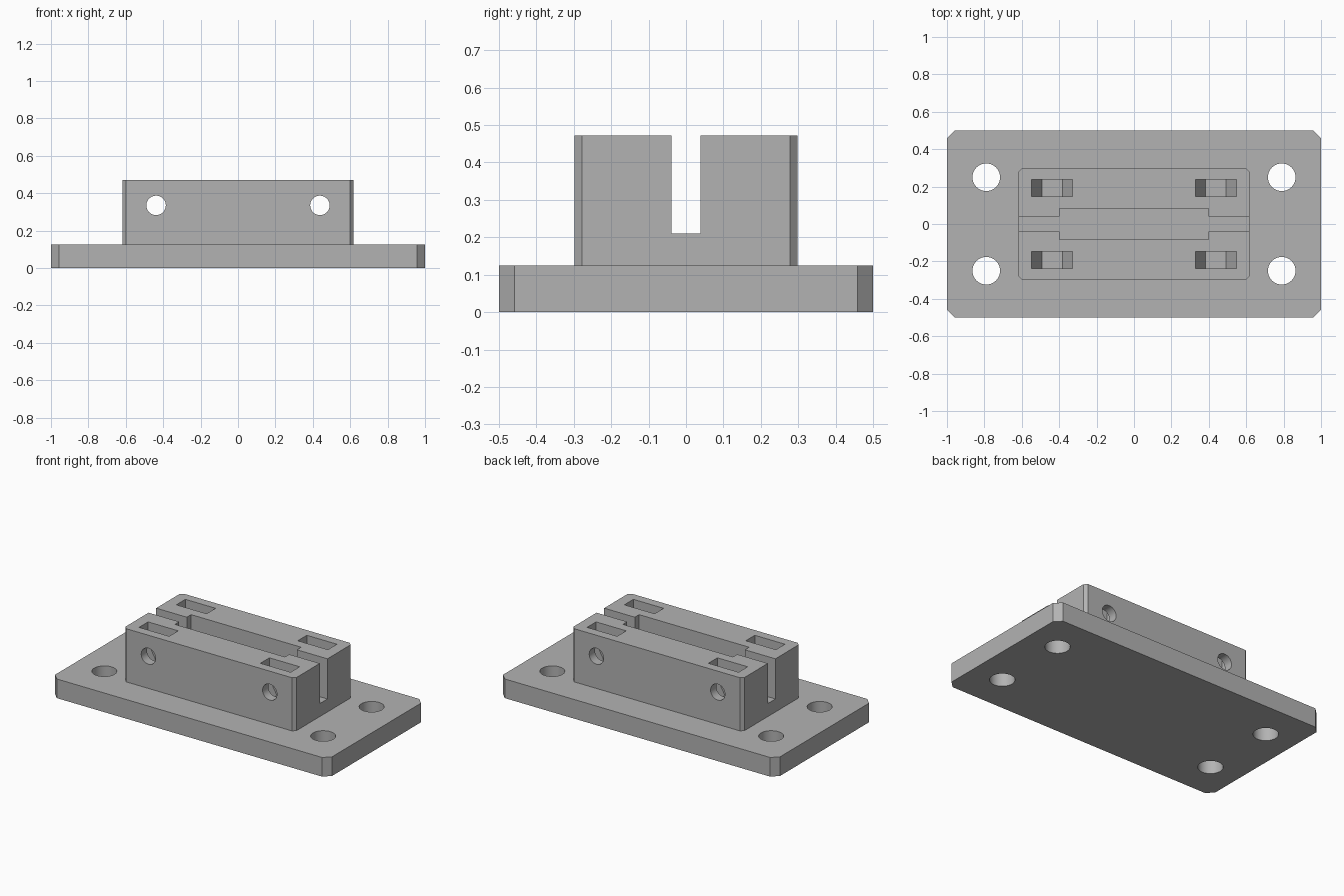
import bpy, bmesh, math
from mathutils import Matrix

if "Cube" in bpy.data.objects:
    bpy.data.objects.remove(bpy.data.objects["Cube"])

grey = bpy.data.materials.new("plain grey")
grey.diffuse_color = (0.45, 0.45, 0.45, 1)
grey.use_nodes = True
grey.node_tree.nodes["Principled BSDF"].inputs["Base Color"].default_value = grey.diffuse_color


def prism(name, points, z0, z1, matrix=Matrix()):
    """Extrude a flat outline from z0 to z1, then move it by matrix."""
    bm = bmesh.new()
    face = bm.faces.new([bm.verts.new((x, y, z0)) for x, y in points])
    ext = bmesh.ops.extrude_face_region(bm, geom=[face])
    top = [v for v in ext["geom"] if isinstance(v, bmesh.types.BMVert)]
    bmesh.ops.translate(bm, verts=top, vec=(0, 0, z1 - z0))
    bm.transform(matrix)
    bmesh.ops.recalc_face_normals(bm, faces=bm.faces)
    mesh = bpy.data.meshes.new(name)
    bm.to_mesh(mesh)
    bm.free()
    mesh.materials.append(grey)
    obj = bpy.data.objects.new(name, mesh)
    bpy.context.collection.objects.link(obj)
    return obj


def chamfered(w, d, c):
    """Rectangle outline of half sizes w and d with cut corners."""
    return [(w - c, -d), (w, -d + c), (w, d - c), (w - c, d),
            (-w + c, d), (-w, d - c), (-w, -d + c), (-w + c, -d)]


def circle(x, y, r, n=48):
    return [(x + r * math.cos(2 * math.pi * i / n),
             y + r * math.sin(2 * math.pi * i / n)) for i in range(n)]


def combine(body, tool, operation):
    """Apply a boolean and remove the tool object."""
    mod = body.modifiers.new("combine", "BOOLEAN")
    mod.object, mod.operation, mod.solver = tool, operation, "EXACT"
    bpy.context.view_layer.objects.active = body
    bpy.ops.object.modifier_apply(modifier=mod.name)
    bpy.data.objects.remove(tool)


# Mounting plate with the raised clamp block
body = prism("clamp_bracket", chamfered(1.0, 0.5, 0.042), 0, 0.125)
block = prism("clamp_block", chamfered(0.618, 0.298, 0.02), 0.06, 0.472)
combine(body, block, "UNION")

# Lengthwise slot, wider in the middle
a, b, e = 0.039, 0.083, 0.397
half = [(-0.8, -a), (-e, -a), (-e, -b), (e, -b), (e, -a), (0.8, -a)]
slot = half + [(-x, -y) for x, y in half]
combine(body, prism("slot_cutter", slot, 0.21, 0.7), "DIFFERENCE")

# Outlines drawn in x and z are stood upright, so that depth runs along -y
upright = Matrix.Rotation(math.pi / 2, 4, "X")
bolt_x, bolt_z, nut_r = 0.438, 0.335, 0.109
nut_h = nut_r * math.sqrt(3) / 2

for sx in (-1, 1):
    x = sx * bolt_x
    # Nut pockets: half hexagon below, open to the top of the block
    pocket = [(x - nut_r, 0.7), (x - nut_r, bolt_z),
              (x - nut_r / 2, bolt_z - nut_h), (x + nut_r / 2, bolt_z - nut_h),
              (x + nut_r, bolt_z), (x + nut_r, 0.7)]
    for y0, y1 in ((-0.239, -0.146), (0.146, 0.239)):
        combine(body, prism("pocket_cutter", pocket, y0, y1, upright), "DIFFERENCE")
    # Cross bolt hole through both walls
    combine(body, prism("bolt_cutter", circle(x, bolt_z, 0.052), -0.6, 0.6, upright),
            "DIFFERENCE")
    # Mounting holes through the plate
    for sy in (-1, 1):
        combine(body, prism("hole_cutter", circle(sx * 0.79, sy * 0.25, 0.074), -0.2, 0.3),
                "DIFFERENCE")

# Smooth hole walls, sharp corners
body.select_set(True)
bpy.context.view_layer.objects.active = body
bpy.ops.object.shade_smooth_by_angle(angle=math.radians(25))
